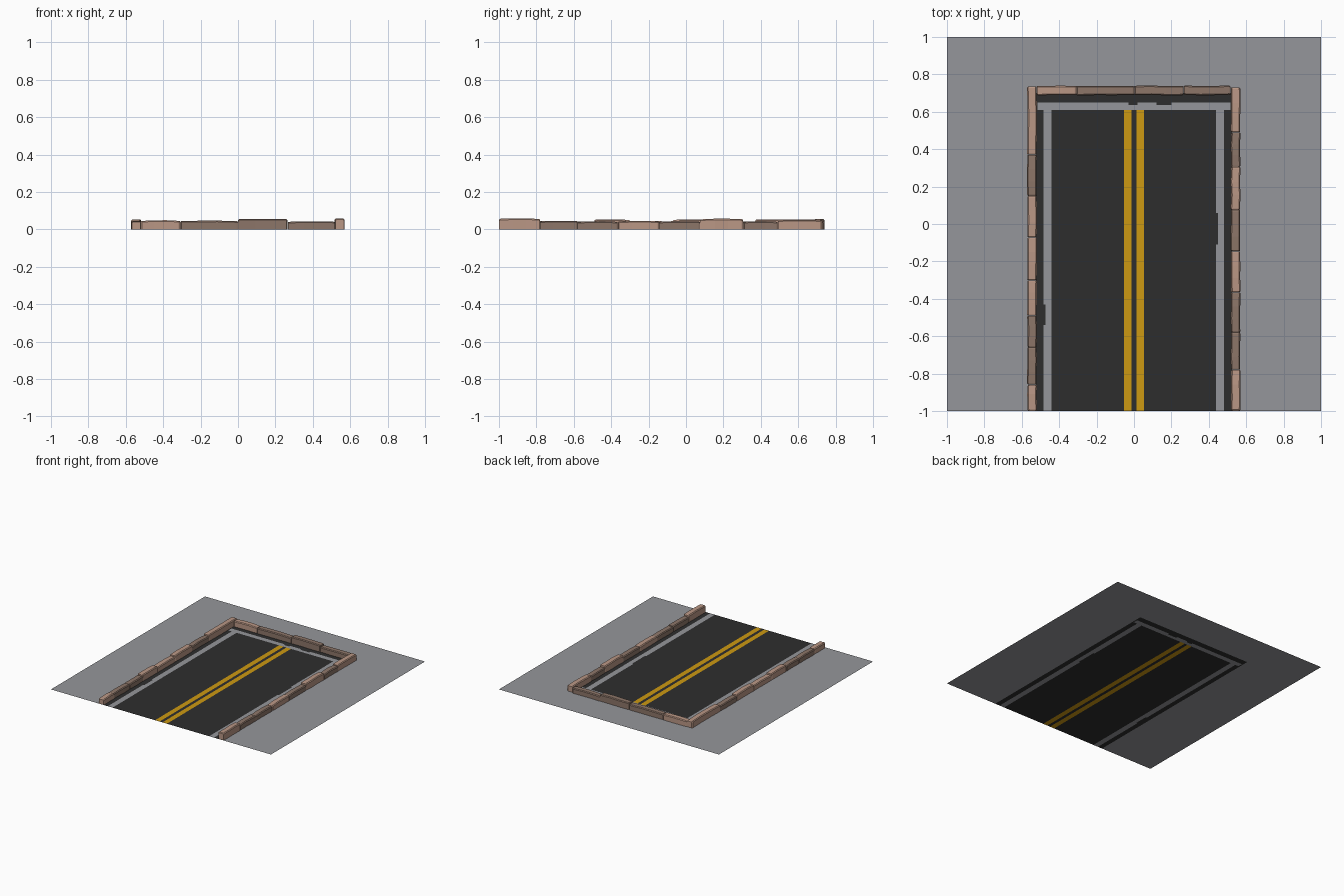
import bpy, bmesh, random
from mathutils import Vector

if "Cube" in bpy.data.objects:
    bpy.data.objects.remove(bpy.data.objects["Cube"])

random.seed(4)


def mat(name, r, g, b):
    m = bpy.data.materials.new(name)
    m.diffuse_color = (r, g, b, 1)
    m.use_nodes = True
    m.node_tree.nodes["Principled BSDF"].inputs["Base Color"].default_value = m.diffuse_color
    return m


PAVE = mat("pavement_grey", 0.30, 0.305, 0.325)
ASPHALT = mat("asphalt", 0.027, 0.027, 0.027)
YELLOW = mat("yellow_paint", 0.61, 0.32, 0.006)
LIGHT = mat("light_stone", 0.49, 0.31, 0.235)
DARK = mat("dark_stone", 0.265, 0.18, 0.14)


def finish(name, bm, mats):
    me = bpy.data.meshes.new(name)
    bm.to_mesh(me)
    bm.free()
    for m in mats:
        me.materials.append(m)
    ob = bpy.data.objects.new(name, me)
    bpy.context.collection.objects.link(ob)
    return ob


# Ground sheet with the road and its markings cut in as coloured faces
def paint(x, y):
    if abs(x) > 0.525 or y > 0.70:
        return 0
    if y > 0.61:
        top = 0.637 if (-0.03 < x < 0.02 or 0.12 < x < 0.20) else 0.65
        return 0 if y < top and abs(x) < 0.515 else 1
    if 0.013 < abs(x) < 0.054:
        return 2
    left, right = -0.484, 0.438
    if -0.54 < y < -0.43:          # worn spot on the left line
        left = -0.474
    if -0.11 < y < 0.06:           # worn spot on the right line
        right = 0.448
    if left < x < -0.44 or right < x < 0.482:
        return 0
    return 1


xs = [-1, -0.525, -0.515, -0.484, -0.474, -0.44, -0.054, -0.03, -0.013, 0.013,
      0.02, 0.054, 0.12, 0.20, 0.438, 0.448, 0.482, 0.515, 0.525, 1]
ys = [-1, -0.54, -0.43, -0.11, 0.06, 0.61, 0.637, 0.65, 0.70, 1]
bm = bmesh.new()
grid = [[bm.verts.new((x, y, 0)) for x in xs] for y in ys]
for j in range(len(ys) - 1):
    for i in range(len(xs) - 1):
        f = bm.faces.new((grid[j][i], grid[j][i + 1], grid[j + 1][i + 1], grid[j + 1][i]))
        f.material_index = paint((xs[i] + xs[i + 1]) / 2, (ys[j] + ys[j + 1]) / 2)
finish("road_sheet", bm, [PAVE, ASPHALT, YELLOW])


# One rough kerb stone: a chamfered section swept from a to b, open underneath
def stone(name, a, b, height, material, width=0.05):
    a, b = Vector(a), Vector(b)
    along = (b - a).normalized()
    side = Vector((-along.y, along.x, 0))
    length = (b - a).length
    w, c = width / 2, 0.006
    section = [(-w, 0), (-w, 1), (-w + c, 2), (w - c, 2), (w, 1), (w, 0)]
    stations = [0.001, 0.007, length * 0.35, length * 0.65, length - 0.007, length - 0.001]
    bm = bmesh.new()
    rings = []
    for k, d in enumerate(stations):
        end = k in (0, 5)
        h = height - (0.005 if end else 0.002 if k in (1, 4) else 0) + random.uniform(-0.001, 0.001)
        shift = random.uniform(-0.002, 0.002)
        ring = []
        for s, lvl in section:
            z = (0, h - c, h)[lvl]
            p = a + along * d + side * (s * (0.9 if end else 1) + shift)
            ring.append(bm.verts.new((p.x, p.y, z)))
        rings.append(ring)
    for r, q in zip(rings, rings[1:]):
        for i in range(5):
            bm.faces.new((r[i], r[i + 1], q[i + 1], q[i]))
    bm.faces.new(rings[0])
    bm.faces.new(rings[-1])
    bmesh.ops.recalc_face_normals(bm, faces=bm.faces)
    # open shell: make sure the top looks up
    if max(bm.faces, key=lambda f: abs(f.normal.z)).normal.z < 0:
        bmesh.ops.reverse_faces(bm, faces=bm.faces)
    finish(name, bm, [material])


# Kerb rows: breaks along the row, heights and stone tones (L light, D dark)
rows = [
    ("left_kerb", lambda t: (-0.545, t, 0),
     [-1, -0.86, -0.66, -0.49, -0.30, -0.07, 0.15, 0.37, 0.735],
     [0.045, 0.043, 0.043, 0.053, 0.043, 0.053, 0.043, 0.054], "LDDLLLDL"),
    ("right_kerb", lambda t: (0.543, t, 0),
     [-1, -0.78, -0.58, -0.365, -0.145, 0.075, 0.305, 0.49, 0.73],
     [0.058, 0.046, 0.043, 0.044, 0.043, 0.056, 0.043, 0.05], "LDDLDLDL"),
    ("end_kerb", lambda t: (t, 0.714, 0),
     [-0.52, -0.31, 0, 0.265, 0.517],
     [0.048, 0.046, 0.056, 0.043], "LDDD"),
]
for name, place, breaks, heights, tones in rows:
    for i, tone in enumerate(tones):
        stone(f"{name}_stone_{i + 1}", place(breaks[i]), place(breaks[i + 1]),
              heights[i], LIGHT if tone == "L" else DARK)
